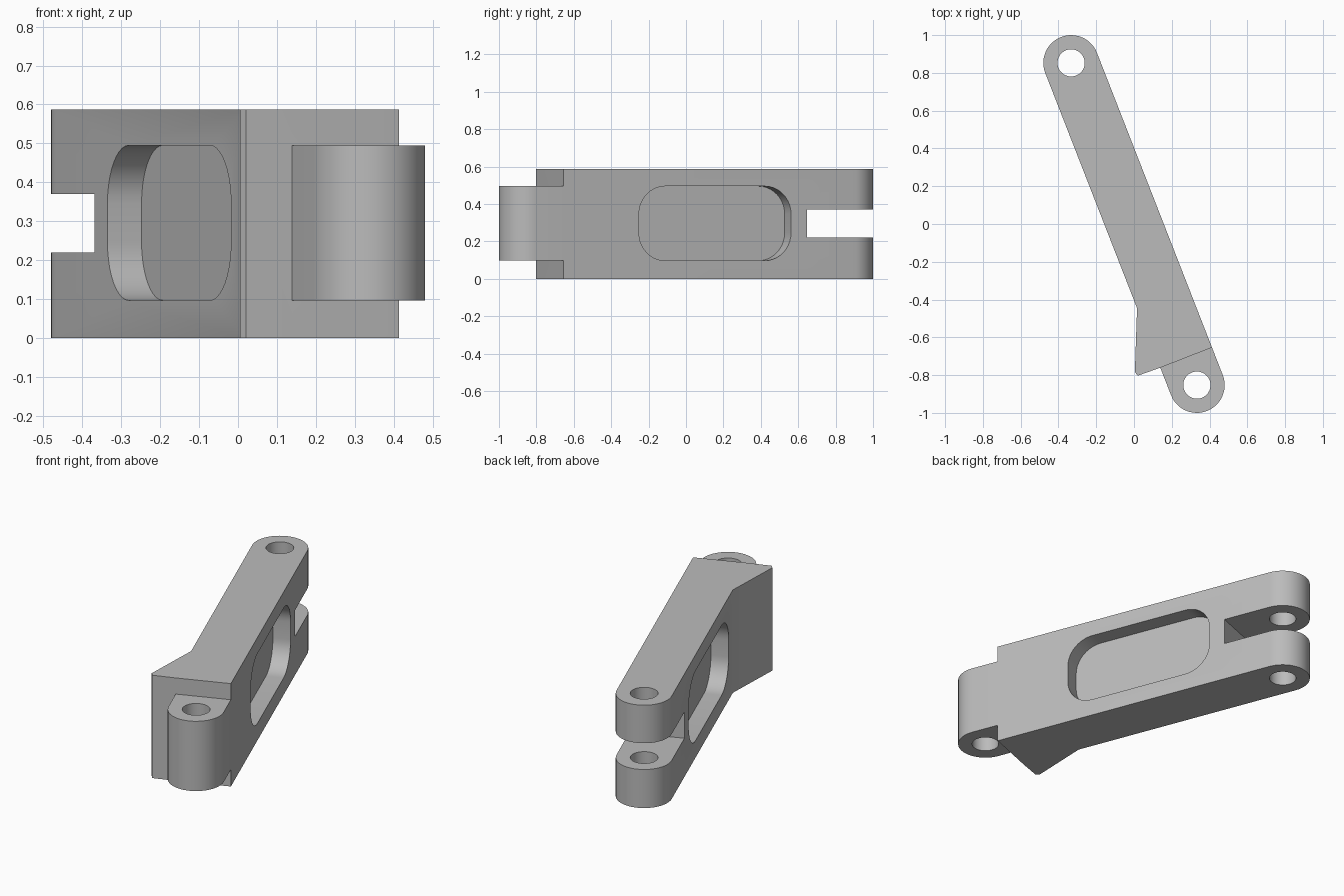
import bpy, bmesh
from math import pi, cos, sin, atan2, radians
from mathutils import Matrix, Vector

cube = bpy.data.objects.get("Cube")
if cube:
    bpy.data.objects.remove(cube, do_unlink=True)

# Main dimensions; local x runs from the rear pin to the front pin
REAR, FRONT = Vector((-0.333, 0.853)), Vector((0.333, -0.853))
LENGTH = (FRONT - REAR).length
R, HOLE, HEIGHT = 0.147, 0.072, 0.587
SHOULDER = 1.675
LUG_LOW, LUG_HIGH = 0.097, 0.495
heading = FRONT - REAR
FRAME = Matrix.Translation((*REAR, 0)) @ Matrix.Rotation(atan2(heading.y, heading.x), 4, 'Z')

steel = bpy.data.materials.new("grey metal")
steel.use_nodes = True
GREY = (0.5, 0.5, 0.5, 1)
steel.diffuse_color = GREY
steel.node_tree.nodes["Principled BSDF"].inputs["Base Color"].default_value = GREY


def arc(cx, cy, r, start, end, steps=24):
    angles = [radians(start + (end - start) * i / steps) for i in range(steps + 1)]
    return [(cx + r * cos(a), cy + r * sin(a)) for a in angles]


def prism(name, profile, low, high, upright=False):
    """Extrude a profile along local z, or along local y when upright."""
    bm = bmesh.new()
    place = (lambda p, h: (p[0], h, p[1])) if upright else (lambda p, h: (p[0], p[1], h))
    base = bm.faces.new([bm.verts.new(place(p, low)) for p in profile])
    top = bmesh.ops.extrude_face_region(bm, geom=[base])["geom"]
    move = (0, high - low, 0) if upright else (0, 0, high - low)
    bmesh.ops.translate(bm, vec=move, verts=[v for v in top if isinstance(v, bmesh.types.BMVert)])
    bmesh.ops.recalc_face_normals(bm, faces=bm.faces)
    mesh = bpy.data.meshes.new(name)
    bm.to_mesh(mesh)
    bm.free()
    mesh.materials.append(steel)
    obj = bpy.data.objects.new(name, mesh)
    obj.matrix_world = FRAME
    bpy.context.collection.objects.link(obj)
    return obj


def combine(target, tool, operation):
    """Apply a boolean and discard the tool."""
    bpy.context.view_layer.update()
    mod = target.modifiers.new(operation, 'BOOLEAN')
    mod.operation, mod.solver, mod.object = operation, 'EXACT', tool
    bpy.context.view_layer.objects.active = target
    bpy.ops.object.modifier_apply(modifier=mod.name)
    bpy.data.objects.remove(tool, do_unlink=True)


# Arm with rounded rear end, square shoulder and side wedge
outline = arc(0, 0, R, 90, 270) + [(1.337, -R), (1.648, -0.281), (1.671, -0.273),
                                   (SHOULDER, -R), (SHOULDER, R)]
arm = prism("link_arm", outline, 0, HEIGHT)

# Front lug
lug = prism("front_lug", arc(LENGTH, 0, R, -90, 90) + [(1.5, R), (1.5, -R)], LUG_LOW, LUG_HIGH)
combine(arm, lug, 'UNION')

# Rear fork slot
slot = prism("fork_slot", [(-0.3, -0.3), (0.278, -0.3), (0.278, 0.3), (-0.3, 0.3)], 0.22, 0.37)
combine(arm, slot, 'DIFFERENCE')

# Pin holes
for x in (0, LENGTH):
    pin = prism("pin_hole", arc(x, 0, HOLE, 0, 360 - 7.5, 47), -0.1, HEIGHT + 0.1)
    combine(arm, pin, 'DIFFERENCE')

# Rounded pockets on both sides, leaving a thin web
x0, x1, c = 0.37, 1.243, 0.15
corners = [(x1 - c, LUG_HIGH - c), (x0 + c, LUG_HIGH - c), (x0 + c, LUG_LOW + c), (x1 - c, LUG_LOW + c)]
rounded = [p for i, (x, z) in enumerate(corners) for p in arc(x, z, c, 90 * i, 90 * i + 90, 10)]
for side in (-1, 1):
    low, high = sorted((side * 0.053, side * 0.25))
    combine(arm, prism("pocket", rounded, low, high, True), 'DIFFERENCE')

# Smooth the curved walls, keep edges crisp
bpy.ops.object.select_all(action='DESELECT')
arm.select_set(True)
bpy.context.view_layer.objects.active = arm
bpy.ops.object.shade_smooth_by_angle(angle=radians(25))
